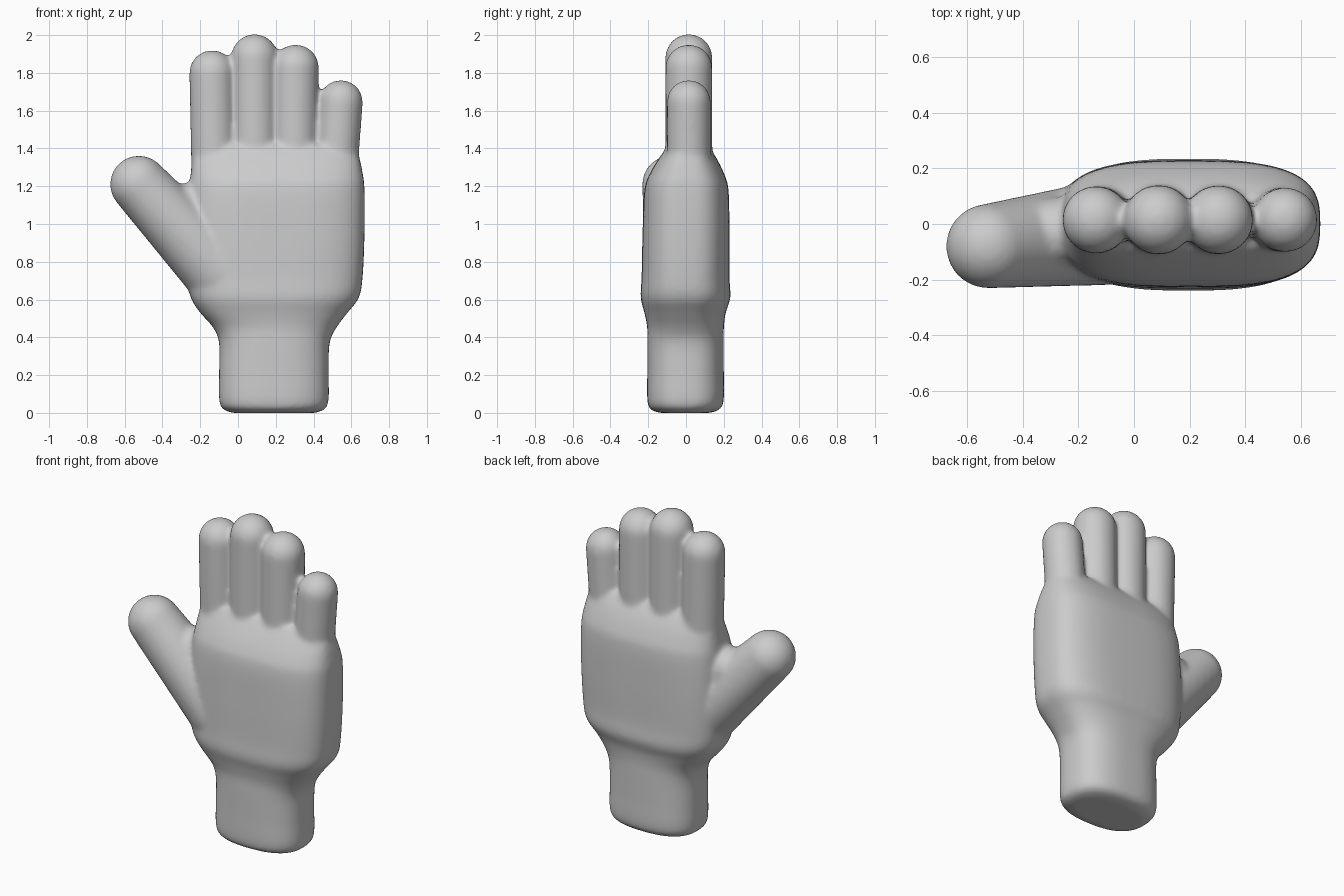
import bpy
import bmesh
from math import sin, cos, pi, copysign
from mathutils import Vector

if "Cube" in bpy.data.objects:
    bpy.data.objects.remove(bpy.data.objects["Cube"], do_unlink=True)

SIDES = 64
bm = bmesh.new()


def loft(rings):
    """Skin closed rings of points and cap both ends."""
    loops = [[bm.verts.new(p) for p in ring] for ring in rings]
    for a, b in zip(loops, loops[1:]):
        for i in range(SIDES):
            j = (i + 1) % SIDES
            bm.faces.new((a[i], a[j], b[j], b[i]))
    bm.faces.new(reversed(loops[0]))
    bm.faces.new(loops[-1])


def capsule(base, tip, r_base, r_tip):
    """Tapered digit, round at both ends."""
    base, tip = Vector(base), Vector(tip)
    axis = (tip - base).normalized()
    u = Vector((0, 1, 0)).cross(axis).normalized()
    v = axis.cross(u)
    steps = [i * pi / 24 for i in range(12)]
    spine = [(base - axis * r_base * sin(t), r_base * cos(t)) for t in reversed(steps)]
    spine += [(tip + axis * r_tip * sin(t), r_tip * cos(t)) for t in steps]
    angles = [2 * pi * i / SIDES for i in range(SIDES)]
    loft([[c + (u * cos(a) + v * sin(a)) * r for a in angles] for c, r in spine])


def section(z, left, right, front, back, power):
    """Rounded, flat-sided cross-section."""
    def bend(t):
        return copysign(abs(t) ** (2 / power), t)
    ring = []
    for i in range(SIDES):
        a = 2 * pi * i / SIDES
        x = (left + right) / 2 + (right - left) / 2 * bend(cos(a))
        y = (front + back) / 2 + (back - front) / 2 * bend(sin(a))
        ring.append((x, y, z))
    return ring


def smooth_path(keys, steps=5):
    """Catmull-Rom rows through the key rows."""
    out = []
    for i in range(len(keys) - 1):
        rows = [keys[max(i - 1, 0)], keys[i], keys[i + 1], keys[min(i + 2, len(keys) - 1)]]
        for s in range(steps):
            t = s / steps
            out.append([b + t / 2 * (c - a + t * (2 * a - 5 * b + 4 * c - d
                        + t * (3 * (b - c) + d - a))) for a, b, c, d in zip(*rows)])
    return out + [keys[-1]]


# Wrist and palm: height, left, right, front, back, squareness
body = [
    (0.00, -0.03, 0.41, -0.14, 0.13, 2.4),
    (0.02, -0.08, 0.46, -0.19, 0.18, 2.5),
    (0.07, -0.10, 0.48, -0.205, 0.20, 2.6),
    (0.22, -0.10, 0.48, -0.205, 0.20, 2.6),
    (0.37, -0.10, 0.485, -0.205, 0.20, 2.6),
    (0.45, -0.13, 0.52, -0.205, 0.20, 2.6),
    (0.53, -0.20, 0.58, -0.22, 0.21, 2.7),
    (0.61, -0.25, 0.64, -0.24, 0.235, 2.8),
    (0.72, -0.27, 0.66, -0.235, 0.23, 2.9),
    (0.95, -0.27, 0.67, -0.23, 0.23, 3.0),
    (1.18, -0.26, 0.67, -0.22, 0.225, 3.0),
    (1.27, -0.25, 0.66, -0.19, 0.20, 3.0),
    (1.36, -0.24, 0.64, -0.135, 0.155, 3.0),
    (1.42, -0.22, 0.61, -0.09, 0.11, 3.0),
]
loft([section(*row) for row in smooth_path(body)])

# Fingers: base x, tip x, top height, radius
for base_x, tip_x, top, r in [(-0.125, -0.137, 1.92, 0.121), (0.09, 0.088, 2.005, 0.125),
                              (0.30, 0.305, 1.95, 0.124), (0.515, 0.545, 1.762, 0.116)]:
    capsule((base_x, 0.015, 1.25), (tip_x, 0.015, top - r), r, r)

# Thumb and the web beside it
capsule((-0.10, -0.03, 0.75), (-0.525, -0.08, 1.21), 0.19, 0.152)
capsule((-0.20, -0.03, 0.98), (-0.28, -0.03, 1.09), 0.13, 0.125)

bmesh.ops.recalc_face_normals(bm, faces=bm.faces)
mesh = bpy.data.meshes.new("hand")
bm.to_mesh(mesh)
bm.free()
hand = bpy.data.objects.new("hand", mesh)
bpy.context.collection.objects.link(hand)

# Fuse the parts into one softly blended skin
remesh = hand.modifiers.new("fuse", 'REMESH')
remesh.mode = 'VOXEL'
remesh.voxel_size = 0.013
remesh.use_smooth_shade = True
blend = hand.modifiers.new("blend", 'SMOOTH')
blend.factor = 0.5
blend.iterations = 14

# Plain grey skin
grey = bpy.data.materials.new("plain grey")
grey.use_nodes = True
colour = (0.6, 0.6, 0.6, 1)
grey.diffuse_color = colour
grey.node_tree.nodes["Principled BSDF"].inputs["Base Color"].default_value = colour
mesh.materials.append(grey)
mesh.polygons.foreach_set("use_smooth", [True] * len(mesh.polygons))
